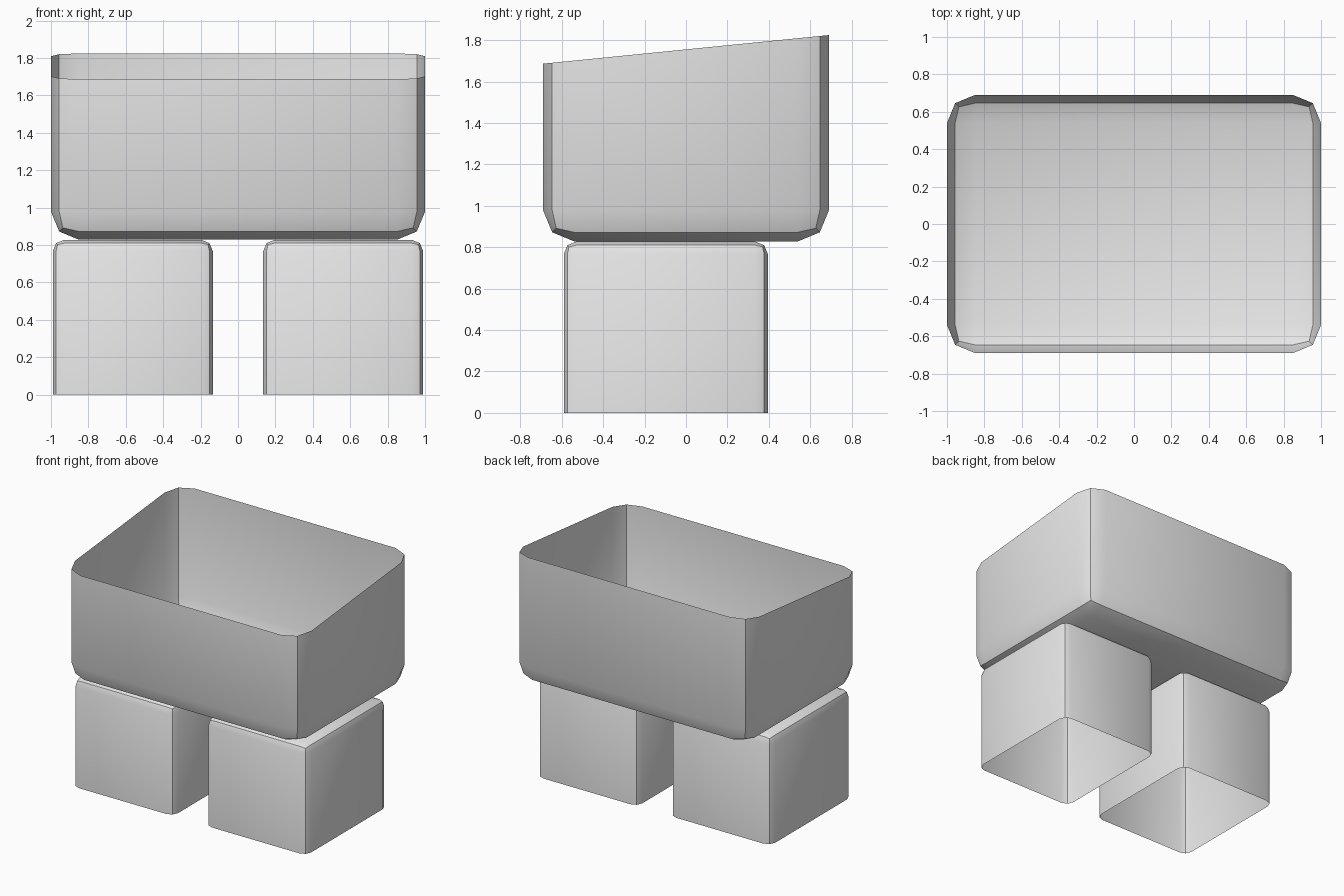
import bpy, bmesh, math

cube = bpy.data.objects.get("Cube")
if cube:
    bpy.data.objects.remove(cube, do_unlink=True)

grey = bpy.data.materials.new("plain grey")
grey.use_nodes = True
grey.diffuse_color = (0.8, 0.8, 0.8, 1)
grey.node_tree.nodes["Principled BSDF"].inputs["Base Color"].default_value = grey.diffuse_color


def open_box(name, low, high, radius, open_side, slope=0.0):
    """Thin rounded box with one open end (+1 top, -1 bottom) and a sloping top rim."""
    bm = bmesh.new()
    bmesh.ops.create_cube(bm, size=1)
    for v in bm.verts:
        v.co = [l + (c + 0.5) * (h - l) for c, l, h in zip(v.co, low, high)]
    rim_z = high[2] if open_side > 0 else low[2]

    def on_rim(item):
        return all(abs(v.co.z - rim_z) < 1e-4 for v in item.verts)

    # Round every edge except those of the open rim
    bmesh.ops.bevel(bm, geom=[e for e in bm.edges if not on_rim(e)], offset=radius,
                    offset_type='OFFSET', segments=2, profile=0.5,
                    affect='EDGES', clamp_overlap=True)
    bmesh.ops.delete(bm, geom=[f for f in bm.faces if on_rim(f)], context='FACES')
    for v in bm.verts:
        if abs(v.co.z - rim_z) < 1e-4:
            v.co.z += slope * v.co.y

    mesh = bpy.data.meshes.new(name)
    bm.to_mesh(mesh)
    bm.free()
    mesh.materials.append(grey)
    obj = bpy.data.objects.new(name, mesh)
    bpy.context.collection.objects.link(obj)
    bpy.ops.object.select_all(action='DESELECT')
    obj.select_set(True)
    bpy.context.view_layer.objects.active = obj
    bpy.ops.object.shade_smooth_by_angle(angle=math.radians(30))
    return obj


# Upper body: open at the top, rim rising to the back
open_box("waist_shell", (-1, -0.69, 0.828), (1, 0.69, 1.755), 0.15, 1, slope=0.1)

# Legs: open at the bottom
open_box("left_leg", (0.135, -0.59, 0), (0.99, 0.395, 0.827), 0.06, -1)
open_box("right_leg", (-0.99, -0.59, 0), (-0.135, 0.395, 0.827), 0.06, -1)
